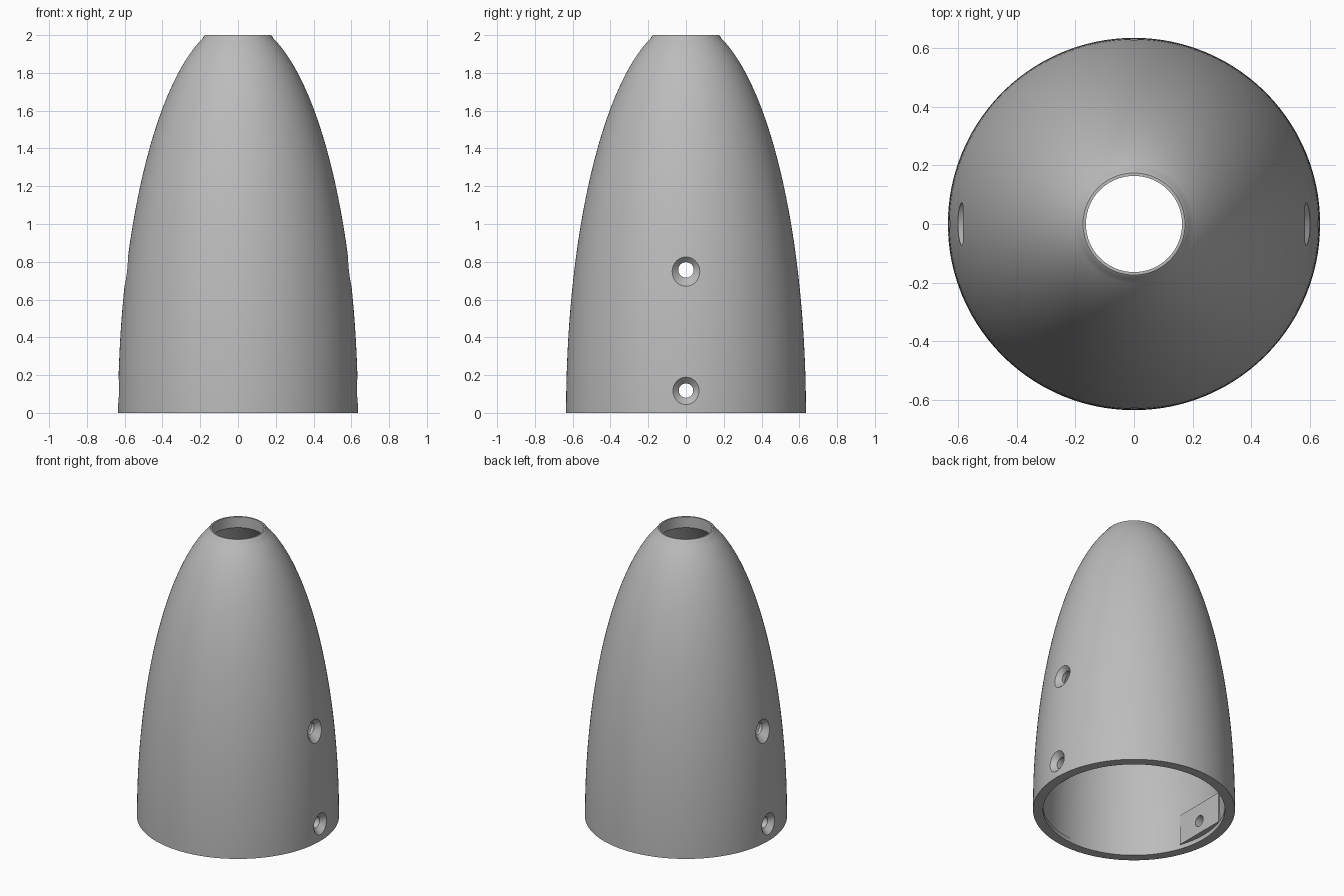
import bpy, bmesh, math
from mathutils import Matrix

cube = bpy.data.objects.get("Cube")
if cube:
    bpy.data.objects.remove(cube, do_unlink=True)

BASE_R, APEX, WALL, BORE, SEGS = 0.635, 2.075, 0.058, 0.164, 160

grey = bpy.data.materials.new("plain_grey")
grey.use_nodes = True
grey.diffuse_color = (0.5, 0.5, 0.5, 1)
grey.node_tree.nodes["Principled BSDF"].inputs["Base Color"].default_value = grey.diffuse_color


def make_object(name, bm):
    bmesh.ops.recalc_face_normals(bm, faces=bm.faces)
    mesh = bpy.data.meshes.new(name)
    bm.to_mesh(mesh)
    bm.free()
    mesh.materials.append(grey)
    obj = bpy.data.objects.new(name, mesh)
    bpy.context.collection.objects.link(obj)
    return obj


def lathe(name, profile, segs):
    """Revolve a closed (radius, height) outline about z."""
    bm = bmesh.new()
    rings = [[bm.verts.new((r * math.cos(a), r * math.sin(a), z))
              for a in (2 * math.pi * i / segs for i in range(segs))]
             for r, z in profile]
    for lower, upper in zip(rings, rings[1:] + rings[:1]):
        for i in range(segs):
            j = (i + 1) % segs
            bm.faces.new((lower[i], lower[j], upper[j], upper[i]))
    return make_object(name, bm)


def ellipse(angle):
    return BASE_R * math.cos(angle), APEX * math.sin(angle)


def inner_point(angle):
    """Outer curve moved inwards by the wall thickness."""
    r, z = ellipse(angle)
    nr, nz = APEX * math.cos(angle), BASE_R * math.sin(angle)
    size = math.hypot(nr, nz)
    return r - WALL * nr / size, z - WALL * nz / size


def combine(target, other, operation):
    mod = target.modifiers.new(operation, 'BOOLEAN')
    mod.operation, mod.solver, mod.object = operation, 'EXACT', other
    bpy.context.view_layer.objects.active = target
    bpy.ops.object.modifier_apply(modifier=mod.name)
    bpy.data.objects.remove(other, do_unlink=True)


# Hollow pointed shell with a softened top lip and a small lip inside the base
top_angle = math.asin(1.982 / APEX)
outer = [ellipse(top_angle * i / 48) for i in range(49)]
lip = [(0.181, 1.994), (0.174, 2.0), (BORE, 2.0)]
inner = [inner_point(1.5 * i / 60) for i in range(61)]
inner = [p for p in inner if p[0] > BORE and p[1] > 0.04]
inner_end = inner[-1][1] + 0.01
base = [(inner[0][0], 0.03), (0.571, 0.03), (0.571, 0.0)]
shell = lathe("nose_shell", outer + lip + [(BORE, inner_end)] + inner[::-1] + base, SEGS)

for side in (-1, 1):
    # Flat pad inside the wall behind the lower screw hole
    bm = bmesh.new()
    bmesh.ops.create_cube(bm, size=1, matrix=Matrix.Translation((side * 0.56, 0, 0.135))
                          @ Matrix.Diagonal((0.05, 0.38, 0.21, 1)))
    combine(shell, make_object("screw_pad", bm), 'UNION')

for side in (-1, 1):
    # Countersunk screw holes
    for height, surface, rim, hole in ((0.757, 0.59, 0.076, 0.041), (0.118, 0.634, 0.073, 0.038)):
        flare = 0.06
        depth = rim - hole
        cutter = [(hole, -0.25), (hole, -depth), (rim + flare, flare)]
        axis = [(0.0001, flare), (0.0001, -0.25)]
        tool = lathe("hole_cutter", cutter + axis, 40)
        tool.data.transform(Matrix.Translation((side * surface, 0, height))
                            @ Matrix.Rotation(side * math.pi / 2, 4, 'Y'))
        tool.hide_render = True
        combine(shell, tool, 'DIFFERENCE')

bpy.ops.object.select_all(action='DESELECT')
shell.select_set(True)
bpy.context.view_layer.objects.active = shell
bpy.ops.object.shade_smooth_by_angle(angle=math.radians(30))
